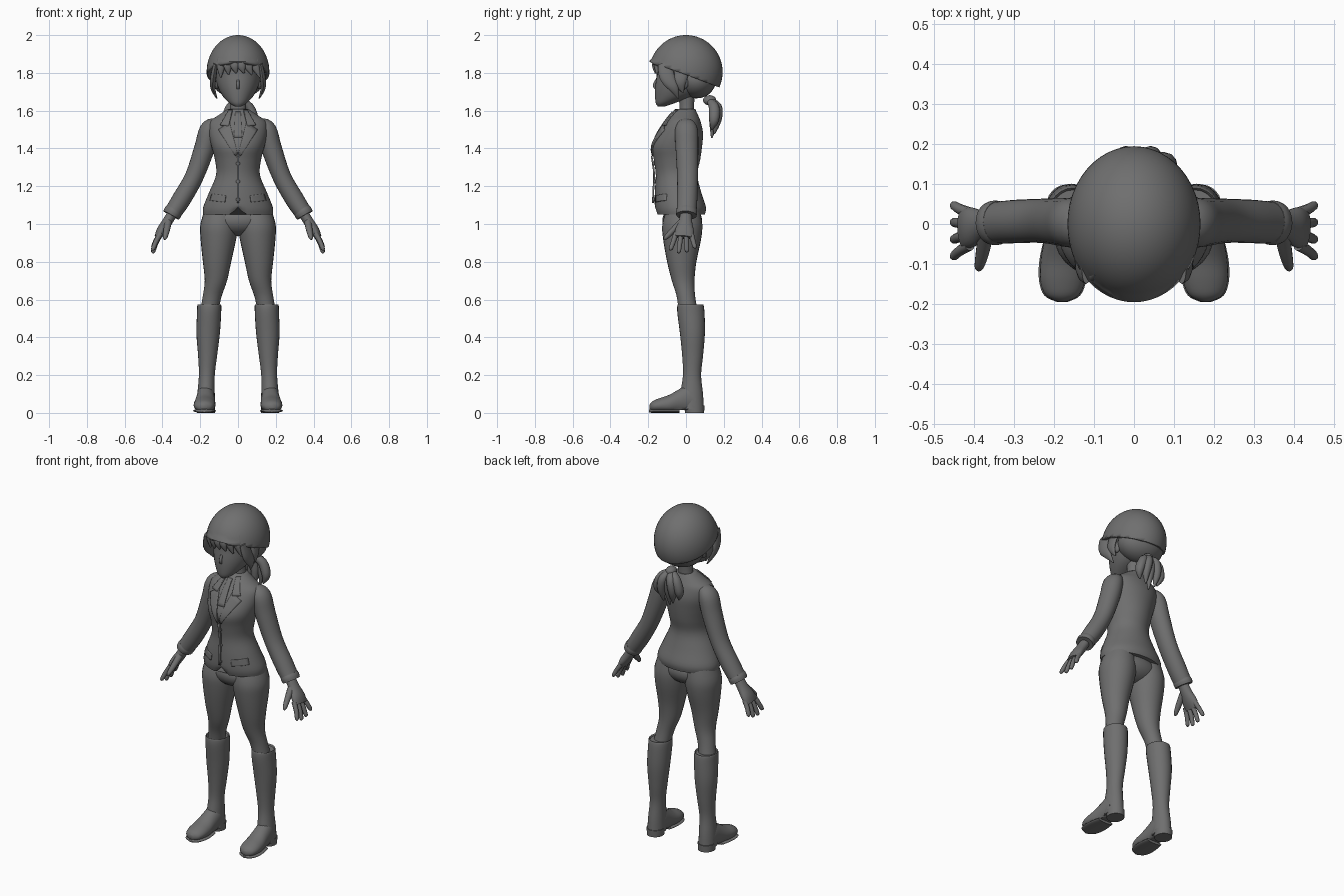
import bpy, bmesh, math
from mathutils import Vector

cube = bpy.data.objects.get("Cube")
if cube:
    bpy.data.objects.remove(cube)

grey = bpy.data.materials.new("matte_grey")
grey.use_nodes = True
shade = (0.16, 0.16, 0.16, 1)
grey.diffuse_color = shade
grey.node_tree.nodes["Principled BSDF"].inputs["Base Color"].default_value = shade

X, Y, Z = Vector((1, 0, 0)), Vector((0, 1, 0)), Vector((0, 0, 1))


def finish(name, bm, mirror=False, thickness=0):
    """Turn a bmesh into a smooth shaded object with optional modifiers."""
    bmesh.ops.recalc_face_normals(bm, faces=bm.faces)
    mesh = bpy.data.meshes.new(name)
    bm.to_mesh(mesh)
    bm.free()
    mesh.materials.append(grey)
    mesh.shade_smooth()
    mesh.set_sharp_from_angle(angle=math.radians(50))
    obj = bpy.data.objects.new(name, mesh)
    bpy.context.scene.collection.objects.link(obj)
    if thickness:
        solid = obj.modifiers.new("Thickness", "SOLIDIFY")
        solid.thickness = thickness
        solid.offset = -1
    if mirror:
        obj.modifiers.new("Mirror", "MIRROR")
    return obj


def densify(rows, steps=4):
    """Smooth a short list of rows with a Catmull-Rom spline."""
    rows = [Vector(row) for row in rows]
    result = []
    for i in range(len(rows) - 1):
        a, b, c = rows[max(i - 1, 0)], rows[i], rows[i + 1]
        d = rows[min(i + 2, len(rows) - 1)]
        for step in range(steps):
            t = step / steps
            result.append(b + (c - a) * (t / 2)
                          + (a * 2 - b * 5 + c * 4 - d) * (t * t / 2)
                          + (b * 3 - a - c * 3 + d) * (t ** 3 / 2))
    return result + [rows[-1]]


def tube(name, rows, mirror=False, sides=24, fixed=None, bend=None, side=Y):
    """Skin elliptical rings; each row is x, y, z, radius, side radius."""
    bm = bmesh.new()
    rings = []
    dense = densify(rows)
    centres = [Vector(row[:3]) for row in dense]
    for i, row in enumerate(dense):
        if fixed:
            u, v = fixed
        else:
            along = centres[min(i + 1, len(dense) - 1)] - centres[max(i - 1, 0)]
            along.normalize()
            v = (side - along * side.dot(along)).normalized()
            u = along.cross(v)
        ring = []
        for k in range(sides):
            angle = math.tau * k / sides
            p = centres[i] + u * row[3] * math.cos(angle) + v * row[4] * math.sin(angle)
            ring.append(bm.verts.new(bend(p) if bend else p))
        rings.append(ring)
    for low, high in zip(rings, rings[1:]):
        for k in range(sides):
            n = (k + 1) % sides
            bm.faces.new((low[k], low[n], high[n], high[k]))
    bm.faces.new(rings[0])
    bm.faces.new(rings[-1])
    return finish(name, bm, mirror)


def stack(rows):
    """Rows of height, centre x, front y, back y, half width."""
    return [(x, (front + back) / 2, z, width, (back - front) / 2)
            for z, x, front, back, width in rows]


def ball(name, centre, radii, mirror=False):
    bm = bmesh.new()
    bmesh.ops.create_uvsphere(bm, u_segments=24, v_segments=14, radius=1)
    bmesh.ops.scale(bm, vec=radii, verts=bm.verts)
    bmesh.ops.translate(bm, vec=centre, verts=bm.verts)
    return finish(name, bm, mirror)


# Jacket body with a notched front hem
torso = stack([(1.05, 0, -.155, .1, .185), (1.09, 0, -.165, .105, .184),
               (1.17, 0, -.165, .08, .152), (1.26, 0, -.16, .06, .116),
               (1.34, 0, -.17, .075, .122), (1.41, 0, -.18, .085, .14),
               (1.48, 0, -.15, .09, .155), (1.54, 0, -.112, .078, .15),
               (1.575, 0, -.085, .064, .105), (1.61, 0, -.055, .048, .052)])


def hem(p):
    if p.z < 1.1 and p.y < 0:
        p.z += max(0, .04 - abs(p.x)) * (1.1 - p.z) * 20
    return p


tube("jacket_body", torso, sides=48, fixed=(X, Y), bend=hem)
torso_rows = densify(torso)


def chest_point(x, z, lift):
    """Point on the jacket front, lifted outwards."""
    for a, b in zip(torso_rows, torso_rows[1:]):
        if a[2] <= z <= b[2]:
            break
    row = a.lerp(b, min(1, max(0, (z - a[2]) / (b[2] - a[2]))))
    inside = max(0, 1 - (x / row[3]) ** 2)
    return Vector((x, row[1] - row[4] * math.sqrt(inside) - lift, z))


def patch(name, corners, lift=.007, mirror=True, cells=8):
    """Thin cloth panel that follows the jacket front."""
    bm = bmesh.new()
    a, b, c, d = [Vector(p) for p in corners]
    grid = []
    for i in range(cells + 1):
        left, right = a.lerp(d, i / cells), b.lerp(c, i / cells)
        points = [left.lerp(right, j / cells) for j in range(cells + 1)]
        grid.append([bm.verts.new(chest_point(p.x, p.y, lift)) for p in points])
    for top, bottom in zip(grid, grid[1:]):
        for j in range(cells):
            bm.faces.new((top[j], bottom[j], bottom[j + 1], top[j + 1]))
    return finish(name, bm, mirror, .009)


patch("lapels", [(.045, 1.54), (.105, 1.5), (.014, 1.36), (.002, 1.37)])
patch("collar", [(.03, 1.605), (.05, 1.605), (.095, 1.525), (.05, 1.52)], .01)
patch("pocket_flaps", [(.065, 1.15), (.14, 1.16), (.15, 1.125), (.07, 1.115)])
patch("necktie", [(-.014, 1.595), (.014, 1.595), (.022, 1.46), (-.022, 1.46)], mirror=False)
patch("front_overlap", [(-.006, 1.36), (.006, 1.36), (.006, 1.11), (-.006, 1.11)],
      lift=.004, mirror=False)
for i in range(3):
    ball(f"button_{i + 1}", chest_point(0, 1.32 - i * .095, .004), (.011, .007, .011))

# Sleeves with a turned cuff
tube("sleeves", [(.115, 0, 1.535, .03, .04), (.15, .002, 1.5, .052, .06),
                 (.178, .005, 1.4, .054, .06), (.232, .008, 1.25, .049, .055),
                 (.3, .006, 1.13, .05, .054), (.352, .002, 1.05, .045, .052)], True)
tube("cuffs", [(.337, .004, 1.075, .046, .053), (.345, .003, 1.062, .049, .056),
               (.354, .002, 1.046, .047, .054)], True)

# Hands
tube("palms", [(.345, 0, 1.06, .026, .03), (.375, -.003, 1.01, .027, .036),
               (.405, -.008, .965, .026, .05), (.425, -.012, .93, .018, .05)], True)
for i, length in enumerate((.075, .095, .1, .085)):
    y = .028 - i * .027
    spread = .018 - i * .015
    tube(f"fingers_{i + 1}", [(.41, y, .95, .014, .014),
                              (.434, y + spread / 2, .95 - length / 2, .013, .013),
                              (.449, y + spread, .955 - length, .011, .011),
                              (.453, y + spread, .946 - length, .004, .004)], True, 10)
tube("thumbs", [(.37, -.025, 1.01, .018, .02), (.378, -.07, .965, .016, .017),
                (.386, -.105, .93, .012, .012), (.388, -.115, .918, .004, .004)],
     True, 10, side=X)

# Trousers
ball("trouser_seat", (0, -.02, 1.02), (.165, .105, .085))
tube("trouser_legs", stack([(1.09, .09, -.1, .07, .08), (1.0, .1, -.125, .086, .099),
                            (.92, .104, -.121, .08, .094), (.8, .111, -.1, .055, .075),
                            (.7, .117, -.075, .045, .059), (.62, .136, -.05, .048, .05),
                            (.55, .15, -.04, .06, .048)]), True, fixed=(X, Y))

# Tall boots: shaft, foot, sole and heel
tube("boot_shafts", stack([(.565, .152, -.04, .085, .056), (.572, .152, -.045, .092, .063),
                           (.53, .153, -.046, .098, .064), (.42, .158, -.032, .1, .062),
                           (.3, .161, -.02, .09, .05), (.2, .165, -.016, .08, .042),
                           (.1, .169, -.03, .09, .046), (.02, .17, -.03, .095, .048)]),
     True, fixed=(X, Y))


def flat_base(p):
    p.z = max(p.z, .015)
    return p


tube("boot_feet", [(.17, .05, .06, .045, .065), (.17, .02, .075, .048, .08),
                   (.173, -.04, .06, .052, .063), (.176, -.09, .045, .057, .05),
                   (.178, -.14, .04, .056, .038), (.179, -.177, .035, .042, .027),
                   (.179, -.193, .032, .012, .012)], True, fixed=(X, Z), bend=flat_base)
tube("boot_soles", [(.174, -.035, .011, .05, .011), (.176, -.09, .011, .06, .011),
                    (.178, -.14, .011, .059, .011), (.179, -.178, .011, .045, .011),
                    (.179, -.195, .011, .012, .008)], True, fixed=(X, Z))
tube("boot_heels", stack([(0, .17, -.005, .096, .047), (.04, .17, -.01, .098, .049)]),
     True, fixed=(X, Y))

# Head, neck and face
tube("neck", stack([(1.54, 0, -.05, .05, .06), (1.61, 0, -.034, .042, .043),
                    (1.72, 0, -.045, .05, .045)]), fixed=(X, Y))
tube("head", stack([(1.621, 0, -.148, -.115, .014), (1.64, 0, -.16, -.06, .046),
                    (1.68, 0, -.164, .05, .083), (1.73, 0, -.163, .11, .108),
                    (1.79, 0, -.155, .14, .122), (1.86, 0, -.145, .14, .125),
                    (1.95, 0, -.08, .08, .07)]), sides=32, fixed=(X, Y))
tube("nose", [(0, -.157, 1.765, .006, .005), (0, -.165, 1.735, .009, .011),
              (0, -.162, 1.715, .008, .004)], sides=10)
ball("ears", (.113, -.01, 1.75), (.016, .025, .035), True)

# Helmet: an ellipsoid cut by a plane that slopes down to the back
bm = bmesh.new()
bmesh.ops.create_uvsphere(bm, u_segments=48, v_segments=32, radius=1)
bmesh.ops.scale(bm, vec=(.166, .194, .195), verts=bm.verts)
bmesh.ops.translate(bm, vec=(0, 0, 1.805), verts=bm.verts)
slope = Vector((0, .38, 1))
bmesh.ops.bisect_plane(bm, geom=bm.verts[:] + bm.edges[:] + bm.faces[:],
                       plane_co=(0, 0, 1.79), plane_no=slope, clear_inner=True)
for vert in bm.verts:
    if vert.co.dot(slope) < 1.795 and vert.co.y < 0:
        vert.co.y *= 1.05
finish("helmet", bm, thickness=.02)

# Hair under the helmet, fringe and face locks
ball("back_hair", (0, .055, 1.765), (.138, .105, .1))
tube("face_locks", [(.118, -.115, 1.85, .012, .035), (.13, -.1, 1.78, .016, .04),
                    (.133, -.065, 1.72, .013, .026), (.112, -.04, 1.665, .003, .004)],
     True, 12)
tube("temple_locks", [(.125, -.02, 1.82, .012, .04), (.135, -.03, 1.75, .012, .03),
                      (.12, -.015, 1.695, .003, .004)], True, 12)
for i in range(6):
    x = i * .036 - .09
    y = -.168 + x * x * 4
    drop = 1.77 + .03 * math.cos(x * 15)
    tube(f"fringe_lock_{i + 1}", [(x * .9, y + .015, 1.89, .022, .014),
                                  (x, y, 1.84, .024, .013),
                                  (x * 1.15 + .012, y + .005, drop, .004, .004)], sides=12)

# Ponytail
ball("hair_tie", (.01, .125, 1.655), (.03, .035, .027))
for i in range(5):
    spread = (i - 2) * .03
    depth = .148 + (i % 2) * .014
    tip = 1.455 + abs(i - 2) * .022
    tube(f"ponytail_lock_{i + 1}", [(.01, .12, 1.655, .015, .015),
                                    (.01 + spread * .8, depth, 1.62, .025, .028),
                                    (.012 + spread * 1.2, depth, 1.55, .024, .026),
                                    (.012 + spread, depth - .012, tip, .004, .004)], sides=12)
